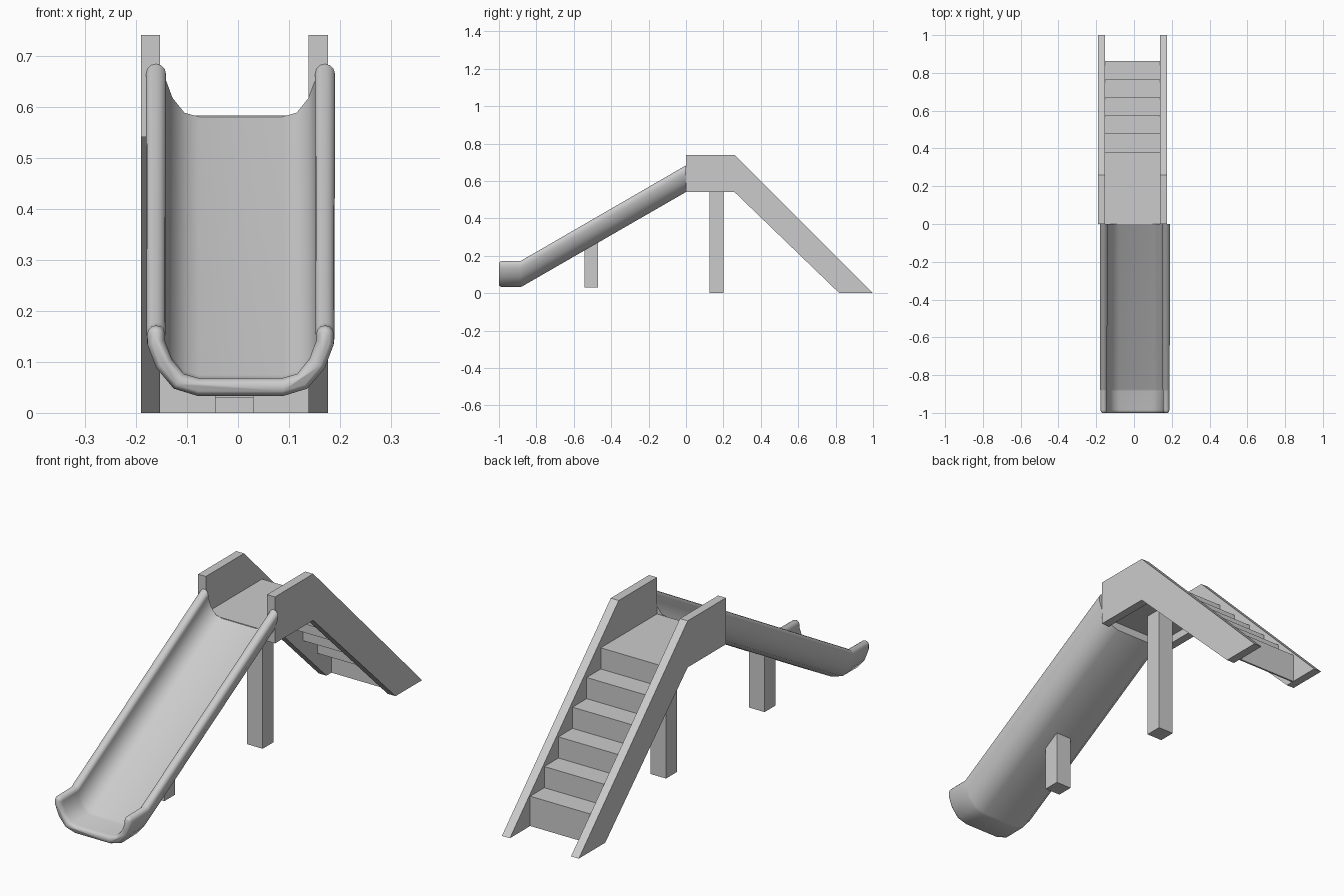
import bpy, bmesh, math

if "Cube" in bpy.data.objects:
    bpy.data.objects.remove(bpy.data.objects["Cube"])


def make_object(name, verts, faces, smooth=False):
    mesh = bpy.data.meshes.new(name)
    mesh.from_pydata(verts, [], faces)
    bm = bmesh.new()
    bm.from_mesh(mesh)
    bmesh.ops.recalc_face_normals(bm, faces=bm.faces)
    bm.to_mesh(mesh)
    bm.free()
    obj = bpy.data.objects.new(name, mesh)
    bpy.context.collection.objects.link(obj)
    if smooth:
        bpy.context.view_layer.objects.active = obj
        obj.select_set(True)
        bpy.ops.object.shade_smooth_by_angle(angle=math.radians(50))
        obj.select_set(False)
    return obj


def loft(name, rings, smooth=False):
    """Skin equal-length closed rings and cap both ends."""
    n = len(rings[0])
    faces = [(k * n + i, k * n + (i + 1) % n, (k + 1) * n + (i + 1) % n, (k + 1) * n + i)
             for k in range(len(rings) - 1) for i in range(n)]
    faces += [tuple(range(n)), tuple(range((len(rings) - 1) * n, len(rings) * n))]
    return make_object(name, [v for r in rings for v in r], faces, smooth)


def extrude_x(name, profile, x0, x1):
    return loft(name, [[(x, y, z) for y, z in profile] for x in (x0, x1)])


# Side panels: platform guard running into the sloping stringer
panel = [(0, 0.54), (0, 0.74), (0.26, 0.74), (1.0, 0), (0.82, 0), (0.26, 0.54)]
extrude_x("left_side_panel", panel, -0.19, -0.153)
extrude_x("right_side_panel", panel, 0.138, 0.176)

# Platform and stairs as one thin folded sheet
DECK, RISE, RUN, THICK = 0.583, 0.091, 0.096, 0.008
top, under = [(0, DECK)], [(0, DECK - THICK)]
for i in range(6):
    y, z = 0.382 + i * RUN, DECK - i * RISE
    low = z - RISE if i < 5 else 0
    top += [(y, z), (y, low)]
    under += [(y - THICK, z - THICK), (y - THICK, low - THICK if i < 5 else 0)]
upper = [(x, y, z) for x in (-0.153, 0.138) for y, z in top]
lower = [(x, y, z) for x in (-0.153, 0.138) for y, z in under]
n = len(top)
faces = []
for i in range(n - 1):
    faces += [(i, i + 1, n + i + 1, n + i),
              (2 * n + i, 3 * n + i, 3 * n + i + 1, 2 * n + i + 1),
              (i, 2 * n + i, 2 * n + i + 1, i + 1),
              (n + i, n + i + 1, 3 * n + i + 1, 3 * n + i)]
faces += [(0, n, 3 * n, 2 * n), (n - 1, 3 * n - 1, 4 * n - 1, 2 * n - 1)]
make_object("platform_and_stairs", upper + lower, faces)

# Support posts; the short one is cut to the slope of the slide
extrude_x("platform_post", [(0.125, 0), (0.2, 0), (0.2, 0.578), (0.125, 0.578)], -0.045, 0.03)
extrude_x("slide_post", [(-0.543, 0.03), (-0.47, 0.03), (-0.47, 0.29), (-0.543, 0.25)], -0.045, 0.03)

# Slide: U-shaped trough with a rounded rim, swept along the chute
half = [(0.0825, 0.0175), (0.121, 0.029), (0.15, 0.064), (0.1655, 0.105), (0.1655, 0.121)]
centre = [(-x, z) for x, z in reversed(half)] + half


def section(y, base, r):
    """Closed U outline of half-thickness r around the centre line."""
    outer, inner = [], []
    for i, (x, z) in enumerate(centre):
        a, b = centre[max(i - 1, 0)], centre[min(i + 1, len(centre) - 1)]
        d = math.hypot(b[0] - a[0], b[1] - a[1])
        nx, nz = (b[1] - a[1]) / d, -(b[0] - a[0]) / d
        outer.append((x + nx * r, z + nz * r))
        inner.append((x - nx * r, z - nz * r))

    def tip(x, z, sign):
        return [(x + sign * r * math.cos(a), z + r * math.sin(a))
                for a in (math.pi * k / 6 for k in range(1, 6))]
    loop = (outer + tip(*centre[-1], 1) + inner[::-1] + tip(*centre[0], -1)[::-1][::1][::-1][::-1])
    return [(x + 0.005, y, z + base) for x, z in loop]


stations = [(-1.0, 0.033, 0.008), (-0.995, 0.033, 0.0135), (-0.985, 0.033, 0.0175),
            (-0.885, 0.034, 0.0175), (-0.875, 0.038, 0.0185), (0.0, 0.543, 0.0195)]
loft("slide", [section(*s) for s in stations], smooth=True)
